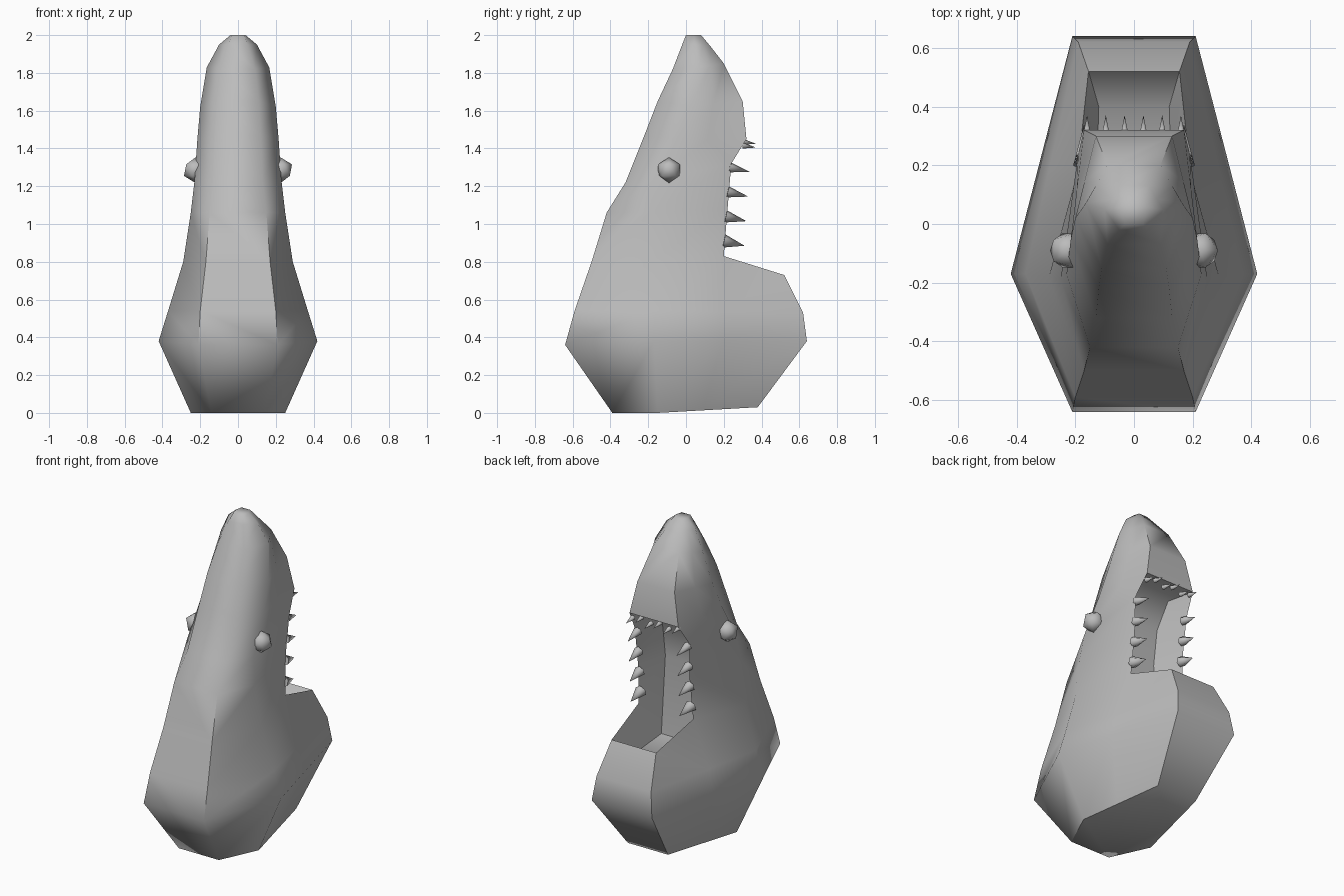
import bpy
import bmesh
import math
from mathutils import Vector

default = bpy.data.objects.get("Cube")
if default:
    bpy.data.objects.remove(default, do_unlink=True)


def make_material(name, color):
    material = bpy.data.materials.new(name)
    material.use_nodes = True
    material.diffuse_color = color
    material.node_tree.nodes["Principled BSDF"].inputs["Base Color"].default_value = color
    return material


grey = make_material("plain grey", (0.5, 0.5, 0.5, 1))


def finish(bm, name, angle):
    """Turn a bmesh into a smooth shaded object with sharp edges kept."""
    bmesh.ops.recalc_face_normals(bm, faces=bm.faces[:])
    mesh = bpy.data.meshes.new(name)
    bm.to_mesh(mesh)
    bm.free()
    mesh.materials.append(grey)
    obj = bpy.data.objects.new(name, mesh)
    bpy.context.collection.objects.link(obj)
    bpy.ops.object.select_all(action="DESELECT")
    obj.select_set(True)
    bpy.context.view_layer.objects.active = obj
    bpy.ops.object.shade_smooth_by_angle(angle=math.radians(angle))
    return obj


# Head cross-sections from neck to snout: back, side, mouth corner, front.
# A missing corner lies between side and front; a missing front is open mouth.
SECTIONS = [
    ((.14, -.39, 0), (.25, -.15, 0), None, (.14, .38, .03)),
    ((.21, -.64, .36), (.42, -.17, .38), None, (.21, .64, .38)),
    ((.2, -.59, .54), (.37, -.17, .54), None, (.19, .62, .53)),
    ((.17, -.5, .8), (.29, -.18, .8), (.19, .2, .83), (.155, .52, .73)),
    ((.15, -.42, 1.06), (.25, -.19, 1.06), (.18, .22, 1.08), None),
    ((.13, -.32, 1.22), (.23, -.17, 1.23), (.19, .24, 1.32), None),
    ((.12, -.22, 1.47), (.215, -.05, 1.45), None, (.17, .32, 1.45)),
    ((.11, -.15, 1.65), (.2, .02, 1.62), None, (.13, .3, 1.65)),
    ((.09, -.07, 1.82), (.165, .07, 1.83), None, (.09, .2, 1.85)),
    ((.05, -.02, 1.95), (.1, .05, 1.95), None, (.05, .13, 1.94)),
    ((.03, 0, 2), (.04, .04, 2), None, (.03, .08, 2)),
]
JAW, SNOUT = 3, 6
# Inner ends of the mouth cavity, from the jaw lip round to the snout lip
CAVITY = [(.12, .4, .58), (.13, .06, .6), (.13, .02, 1.08), (.13, .05, 1.3), (.12, .16, 1.44)]


def build_head():
    bm = bmesh.new()

    def pair(point):
        x, y, z = point
        return bm.verts.new((x, y, z)), bm.verts.new((-x, y, z))

    def face(*verts):
        unique = list(dict.fromkeys(verts))
        if len(unique) > 2:
            bm.faces.new(unique)

    # Each ring is a list of (left, right) vertex pairs
    rings = []
    for back, side, corner, front in SECTIONS:
        corner = corner or Vector(side).lerp(Vector(front), 0.45)
        ring = [pair(back), pair(side), pair(corner)]
        ring.append(pair(front) if front else ring[-1])
        rings.append(ring)

    # Skin between neighbouring rings, leaving the mouth open
    for i, (low, high) in enumerate(zip(rings, rings[1:])):
        for j in range(3):
            if i == JAW and j == 2:
                continue
            for s in (0, 1):
                face(low[j][s], low[j + 1][s], high[j + 1][s], high[j][s])
        face(*low[0], *reversed(high[0]))
        if not JAW <= i < SNOUT:
            face(*low[3], *reversed(high[3]))

    # Neck and snout caps
    for ring in (rings[0], rings[-1]):
        face(*[p[0] for p in ring], *[p[1] for p in reversed(ring)])

    # Mouth cavity walls, floor and roof
    lip = [rings[JAW][3]] + [rings[i][2] for i in range(JAW, SNOUT)] + [rings[SNOUT][3]]
    inner = [pair(p) for p in CAVITY]
    for k in range(len(lip) - 1):
        for s in (0, 1):
            face(lip[k][s], lip[k + 1][s], inner[k + 1][s], inner[k][s])
        face(*inner[k], *reversed(inner[k + 1]))
    for end in (0, -1):
        face(*lip[end], *reversed(inner[end]))
    return finish(bm, "head", 60)


def build_tooth(name, base, tip, radius):
    base, tip = Vector(base), Vector(tip)
    axis = tip - base
    bm = bmesh.new()
    bmesh.ops.create_cone(bm, cap_ends=True, segments=6, radius1=radius, radius2=0,
                          depth=axis.length)
    turn = axis.to_track_quat("Z", "Y").to_matrix().to_4x4()
    bmesh.ops.transform(bm, matrix=turn, verts=bm.verts[:])
    bmesh.ops.translate(bm, vec=(base + tip) / 2, verts=bm.verts[:])
    finish(bm, name, 70)


def build_eye(name, x):
    bm = bmesh.new()
    bmesh.ops.create_icosphere(bm, subdivisions=1, radius=0.068)
    bmesh.ops.translate(bm, vec=(x, -0.09, 1.285), verts=bm.verts[:])
    finish(bm, name, 70)


build_head()
for label, sign in (("left", 1), ("right", -1)):
    build_eye(label + "_eye", sign * 0.225)
    # Teeth down each side of the mouth
    for n in range(4):
        z = 0.91 + n * 0.13
        y = 0.2 + n * 0.01
        build_tooth(f"{label}_side_tooth_{n}", (sign * 0.175, y, z),
                    (sign * 0.17, y + 0.11, z - 0.025), 0.036 - n * 0.003)

# Row of small teeth under the snout
for n in range(6):
    x = -0.16 + n * 0.064
    drop = 0.02 * (n % 2)
    build_tooth(f"snout_tooth_{n}", (x, 0.3, 1.435 - drop), (x, 0.37, 1.425 - drop), 0.016)
